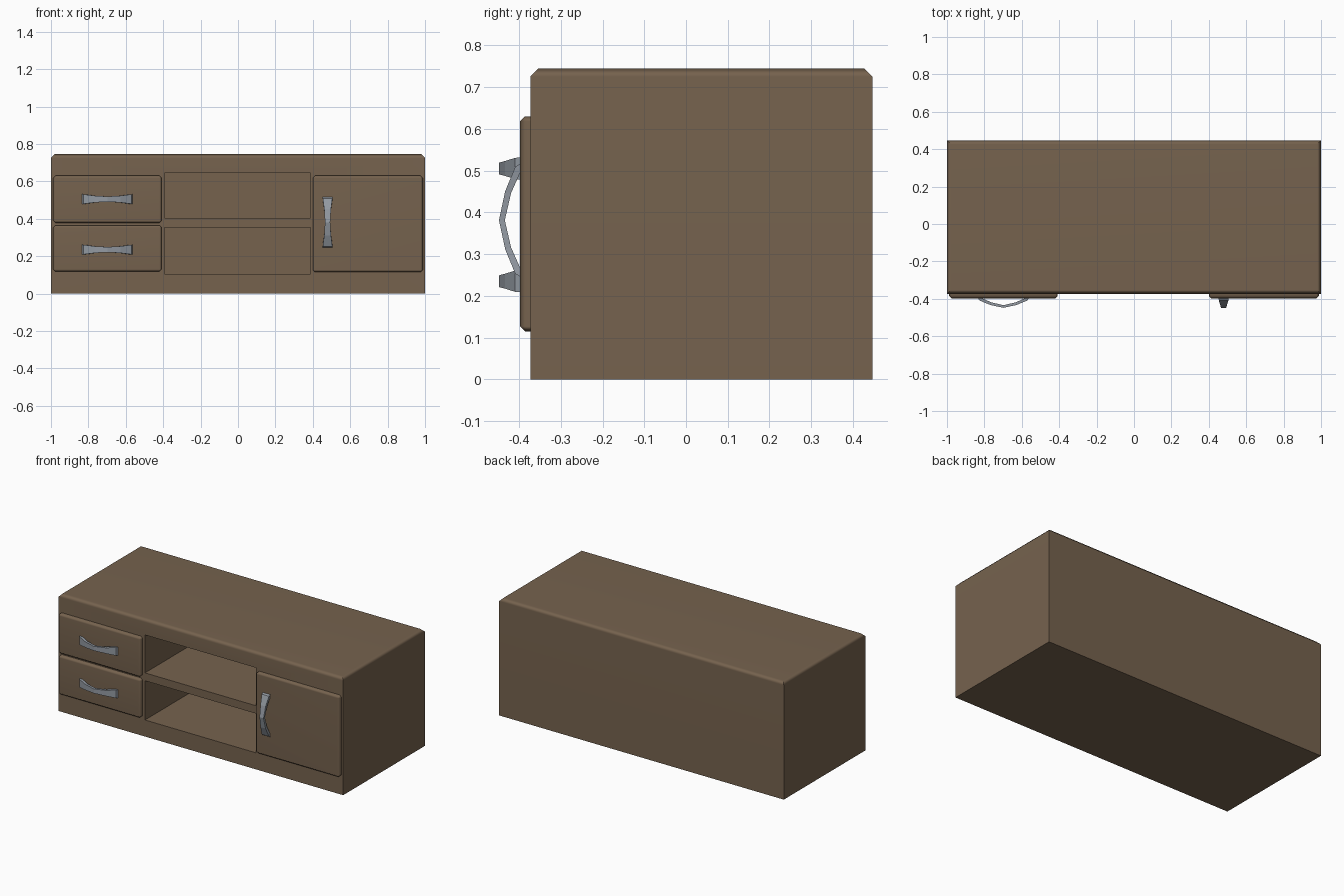
import bpy, bmesh, math
from mathutils import Vector

if "Cube" in bpy.data.objects:
    bpy.data.objects.remove(bpy.data.objects["Cube"])

def material(name, rgb):
    m = bpy.data.materials.new(name)
    m.diffuse_color = (*rgb, 1)
    m.use_nodes = True
    m.node_tree.nodes["Principled BSDF"].inputs["Base Color"].default_value = m.diffuse_color
    return m

wood = material("brown wood", (0.18, 0.123, 0.076))
metal = material("grey metal", (0.29, 0.32, 0.36))

def finish(name, bm, mat):
    bmesh.ops.recalc_face_normals(bm, faces=bm.faces[:])
    me = bpy.data.meshes.new(name)
    bm.to_mesh(me)
    bm.free()
    ob = bpy.data.objects.new(name, me)
    bpy.context.collection.objects.link(ob)
    me.materials.append(mat)
    return ob

def activate(ob):
    bpy.ops.object.select_all(action='DESELECT')
    ob.select_set(True)
    bpy.context.view_layer.objects.active = ob

def smooth(ob, angle=50):
    activate(ob)
    bpy.ops.object.shade_smooth_by_angle(angle=math.radians(angle))
    w = ob.modifiers.new("weighted", 'WEIGHTED_NORMAL')
    w.keep_sharp = True

def box(name, lo, hi, bevel=0, pick=None):
    """Box between two corners, with the picked edges chamfered."""
    bm = bmesh.new()
    bmesh.ops.create_cube(bm, size=1)
    for v in bm.verts:
        v.co = Vector([lo[i] if v.co[i] < 0 else hi[i] for i in range(3)])
    if bevel:
        edges = [e for e in bm.edges if pick(e)]
        bmesh.ops.bevel(bm, geom=edges, offset=bevel, segments=1, affect='EDGES')
    return finish(name, bm, wood)

# Cabinet body with chamfered top edges
FRONT, BACK, TOP = -0.373, 0.447, 0.745
body = box("cabinet_body", (-1, FRONT, 0), (1, BACK, TOP), 0.02,
           lambda e: all(v.co.z > 0.7 for v in e.verts))

# Two open shelf niches cut in the middle
for z0, z1 in ((0.105, 0.354), (0.404, 0.645)):
    cutter = box("niche_cutter", (-0.392, FRONT - 0.1, z0), (0.387, BACK - 0.04, z1))
    cutter.hide_render = True
    mod = body.modifiers.new("niche", 'BOOLEAN')
    mod.operation = 'DIFFERENCE'
    mod.solver = 'EXACT'
    mod.object = cutter
    activate(body)
    bpy.ops.object.modifier_apply(modifier=mod.name)
    bpy.data.objects.remove(cutter)
smooth(body)

# Drawer fronts and door, chamfered everywhere but at the back
FACE = -0.398
for name, x0, x1, z0, z1 in (("upper_drawer", -0.988, -0.408, 0.378, 0.63),
                             ("lower_drawer", -0.988, -0.408, 0.118, 0.365),
                             ("door", 0.4, 0.988, 0.115, 0.63)):
    panel = box(name, (x0, FACE, z0), (x1, FRONT + 0.005, z1), 0.012,
                lambda e: any(v.co.y < FRONT - 0.01 for v in e.verts))
    smooth(panel)

# Bowed handles: narrow in the middle, wide at the ends
HALF = [(-0.136, -0.396, 0.053), (-0.128, -0.409, 0.051),
        (-0.07, -0.433, 0.036), (0, -0.448, 0.028)]
PATH = HALF + [(-t, y, w) for t, y, w in reversed(HALF[:-1])]

def handle(name, cx, cz, vertical):
    bm = bmesh.new()
    rings = []
    for t, y, w in PATH:
        ring = []
        for s, back in ((-1, 0), (1, 0), (1, 1), (-1, 1)):
            a = t * (1 - 0.07 * back)
            b = s * w / 2
            x, z = (b, a) if vertical else (a, b)
            ring.append(bm.verts.new((cx + x, y + 0.014 * back, cz + z)))
        rings.append(ring)
    for r, q in zip(rings, rings[1:]):
        for i in range(4):
            j = (i + 1) % 4
            bm.faces.new((r[i], r[j], q[j], q[i]))
    bm.faces.new(rings[0])
    bm.faces.new(rings[-1])
    return finish(name, bm, metal)

handle("upper_drawer_handle", -0.698, 0.505, False)
handle("lower_drawer_handle", -0.698, 0.235, False)
handle("door_handle", 0.479, 0.381, True)
